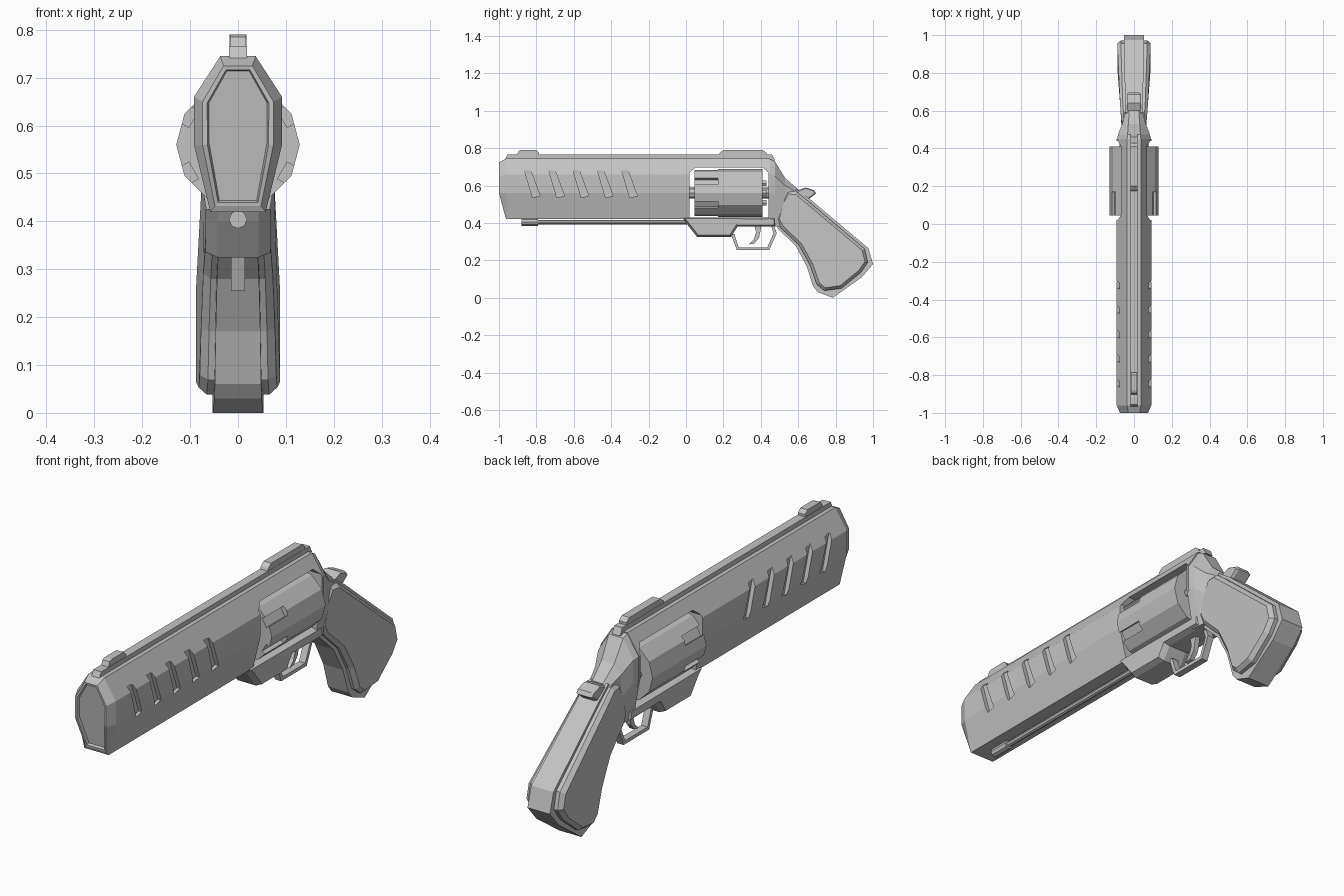
import bpy, bmesh, math
from mathutils import Vector, Matrix

old = bpy.data.objects.get("Cube")
if old:
    bpy.data.objects.remove(old, do_unlink=True)

grey = bpy.data.materials.new("gunmetal_grey")
grey.use_nodes = True
grey.diffuse_color = (0.55, 0.55, 0.55, 1)
grey.node_tree.nodes["Principled BSDF"].inputs["Base Color"].default_value = grey.diffuse_color


def finish(name, bm):
    bmesh.ops.recalc_face_normals(bm, faces=bm.faces[:])
    mesh = bpy.data.meshes.new(name)
    bm.to_mesh(mesh)
    bm.free()
    mesh.materials.append(grey)
    ob = bpy.data.objects.new(name, mesh)
    bpy.context.scene.collection.objects.link(ob)
    return ob


def skin(bm, rings):
    """Join matching point rings into a closed solid."""
    rows = [[bm.verts.new(p) for p in ring] for ring in rings]
    for a, b in zip(rows, rows[1:]):
        for i in range(len(a)):
            j = (i + 1) % len(a)
            bm.faces.new((a[i], a[j], b[j], b[i]))
    return bm.faces.new(rows[0]), bm.faces.new(rows[-1])


def loft(name, rings):
    bm = bmesh.new()
    skin(bm, rings)
    return finish(name, bm)


def inset(pts, d):
    """Move a side outline inward by d along its corner normals."""
    area = sum(a[0] * b[1] - b[0] * a[1] for a, b in zip(pts, pts[1:] + pts[:1]))
    s = d if area > 0 else -d
    out = []
    for i, p in enumerate(pts):
        p = Vector(p)
        u = (p - Vector(pts[i - 1])).normalized()
        v = (Vector(pts[(i + 1) % len(pts)]) - p).normalized()
        n = Vector((-u.y - v.y, u.x + v.x)).normalized()
        out.append(p + n * s)
    return out


def plate(name, pts, half, chamfer=0.0, edge=0.0, flare=lambda y: 1):
    """Side outline (y, z) extruded across x, with optional chamfered rims."""
    small = inset(pts, edge) if edge else pts
    layers = [(-half, small), (half, small)]
    if chamfer:
        layers[1:1] = [(chamfer - half, pts), (half - chamfer, pts)]
    return loft(name, [[(x * flare(y), y, z) for y, z in ring] for x, ring in layers])


def section(y, top, upper, lower, bottom, wt, wm, wb):
    right = [(wt, top), (wm, upper), (wm, lower), (wb, bottom)]
    return [(x, y, z) for x, z in right] + [(-x, y, z) for x, z in reversed(right)]


def rod(bm, r, y0, y1, z, n, x=0.0):
    ring = [(x + r * math.cos(k * math.tau / n), z + r * math.sin(k * math.tau / n))
            for k in range(n)]
    skin(bm, [[(a, y, b) for a, b in ring] for y in (y0, y1)])


def carve(target, cutter):
    cutter.hide_render = True
    mod = target.modifiers.new("carve", "BOOLEAN")
    mod.operation, mod.solver, mod.object = "DIFFERENCE", "EXACT", cutter
    bpy.context.view_layer.update()
    graph = bpy.context.evaluated_depsgraph_get()
    mesh = bpy.data.meshes.new_from_object(target.evaluated_get(graph))
    target.modifiers.clear()
    target.data = mesh
    bpy.data.objects.remove(cutter, do_unlink=True)


# Barrel shroud and top strap, with a recessed muzzle face
full = (0.745, 0.66, 0.56, 0.42, 0.037, 0.092, 0.058)
bm = bmesh.new()
muzzle, _ = skin(bm, [section(-1, 0.725, 0.65, 0.56, 0.432, 0.03, 0.074, 0.048),
                      section(-0.96, *full), section(0.45, *full)])
for v in muzzle.verts:
    v.co.y += max(0, 0.56 - v.co.z) * 0.27
bmesh.ops.recalc_face_normals(bm, faces=bm.faces[:])
bmesh.ops.inset_region(bm, faces=[muzzle], thickness=0.01)
bmesh.ops.inset_region(bm, faces=[muzzle], thickness=0.004, depth=-0.012)
barrel = finish("barrel_shroud", bm)

# Window for the cylinder
window = [(0.02, 0.40), (0.02, 0.67), (0.05, 0.697), (0.41, 0.697), (0.44, 0.67), (0.44, 0.40)]
carve(barrel, plate("window_cutter", window, 0.2))

# Slanted vents on both sides
bm = bmesh.new()
for side in (-1, 1):
    for k in range(5):
        y = -0.865 + 0.13 * k
        vent = [(y, 0.685), (y + 0.035, 0.68), (y + 0.085, 0.545), (y + 0.045, 0.535)]
        skin(bm, [[(side * x, a, b) for a, b in vent] for x in (0.074, 0.15)])
carve(barrel, finish("vent_cutter", bm))

# Top rib and sights
plate("top_rib", [(-0.97, 0.735), (-0.955, 0.765), (0.46, 0.765), (0.475, 0.735)], 0.019)
plate("front_sight", [(-0.91, 0.75), (-0.895, 0.785), (-0.88, 0.79), (-0.80, 0.79),
                      (-0.785, 0.775), (-0.785, 0.75)], 0.017)
plate("rear_sight", [(0.17, 0.75), (0.18, 0.775), (0.20, 0.79), (0.41, 0.79),
                     (0.43, 0.775), (0.43, 0.75)], 0.018)

# Lower frame below the cylinder
plate("lower_frame", [(-0.02, 0.43), (0.0, 0.40), (0.06, 0.325), (0.24, 0.325),
                      (0.275, 0.38), (0.48, 0.38), (0.48, 0.43)], 0.068, 0.025, 0.012)

# Rear frame tapering into the grip
loft("rear_frame", [section(0.44, 0.745, 0.66, 0.56, 0.38, 0.037, 0.091, 0.058),
                    section(0.475, 0.73, 0.65, 0.55, 0.38, 0.034, 0.084, 0.056),
                    section(0.53, 0.64, 0.60, 0.50, 0.38, 0.03, 0.062, 0.05),
                    section(0.60, 0.58, 0.56, 0.50, 0.45, 0.025, 0.045, 0.045)])

# Fluted cylinder
AXIS = 0.56
bm = bmesh.new()
rod(bm, 0.129, 0.045, 0.41, AXIS, 12)
cylinder = finish("cylinder", bm)
bm = bmesh.new()
for k in range(6):
    turn = Matrix.Rotation(math.radians(30 + 60 * k), 4, "Y")
    place = Matrix.Translation((0, 0.10, AXIS)) @ turn @ Matrix.Translation((0.137, 0, 0))
    bmesh.ops.create_cube(bm, size=1, matrix=place @ Matrix.Diagonal((0.06, 0.14, 0.04, 1)))
carve(cylinder, finish("flute_cutter", bm))

# Cylinder axle and ratchet
bm = bmesh.new()
rod(bm, 0.03, 0.0, 0.46, AXIS, 8)
for k in range(6):
    a = math.tau * k / 6
    rod(bm, 0.018, 0.40, 0.43, AXIS + 0.06 * math.sin(a), 6, 0.06 * math.cos(a))
finish("cylinder_axle", bm)

# Ejector rod under the barrel
bm = bmesh.new()
rod(bm, 0.012, -0.86, 0.02, 0.405, 8)
rod(bm, 0.019, -0.88, -0.79, 0.404, 8)
finish("ejector_rod", bm)

# Trigger guard as a bent strap
outer = [(0.24, 0.34), (0.272, 0.255), (0.445, 0.255), (0.485, 0.345), (0.47, 0.39)]
inner = [(0.455, 0.385), (0.468, 0.345), (0.435, 0.27), (0.282, 0.27), (0.258, 0.34)]
plate("trigger_guard", outer + inner, 0.015)

# Trigger
plate("trigger", [(0.365, 0.39), (0.375, 0.35), (0.362, 0.31), (0.335, 0.285),
                  (0.365, 0.29), (0.39, 0.32), (0.405, 0.39)], 0.011)

# Hammer
plate("hammer", [(0.53, 0.61), (0.60, 0.575), (0.64, 0.59), (0.685, 0.575), (0.695, 0.558),
                 (0.66, 0.53), (0.60, 0.51), (0.54, 0.50)], 0.038, 0.01, 0.006)

# Grip core
plate("grip_core", [(0.50, 0.54), (0.59, 0.58), (0.66, 0.53), (0.975, 0.265), (1.0, 0.18),
                    (0.94, 0.11), (0.785, 0.0), (0.705, 0.03), (0.68, 0.06), (0.645, 0.17),
                    (0.585, 0.28), (0.49, 0.37)], 0.053,
      flare=lambda y: min(1, 0.75 + 0.9 * max(0, y - 0.5)))

# Grip panels, one chamfered slab showing on both sides
panel = [(0.54, 0.568), (0.59, 0.568), (0.65, 0.52), (0.955, 0.262), (0.972, 0.19),
         (0.935, 0.135), (0.83, 0.05), (0.74, 0.038), (0.70, 0.07), (0.665, 0.17),
         (0.605, 0.28), (0.505, 0.375), (0.483, 0.42), (0.505, 0.51)]
plate("grip_panels", panel, 0.088, 0.018, 0.016,
      flare=lambda y: 0.74 + 0.26 * min(1, max(0, (y - 0.52) / 0.3)))
